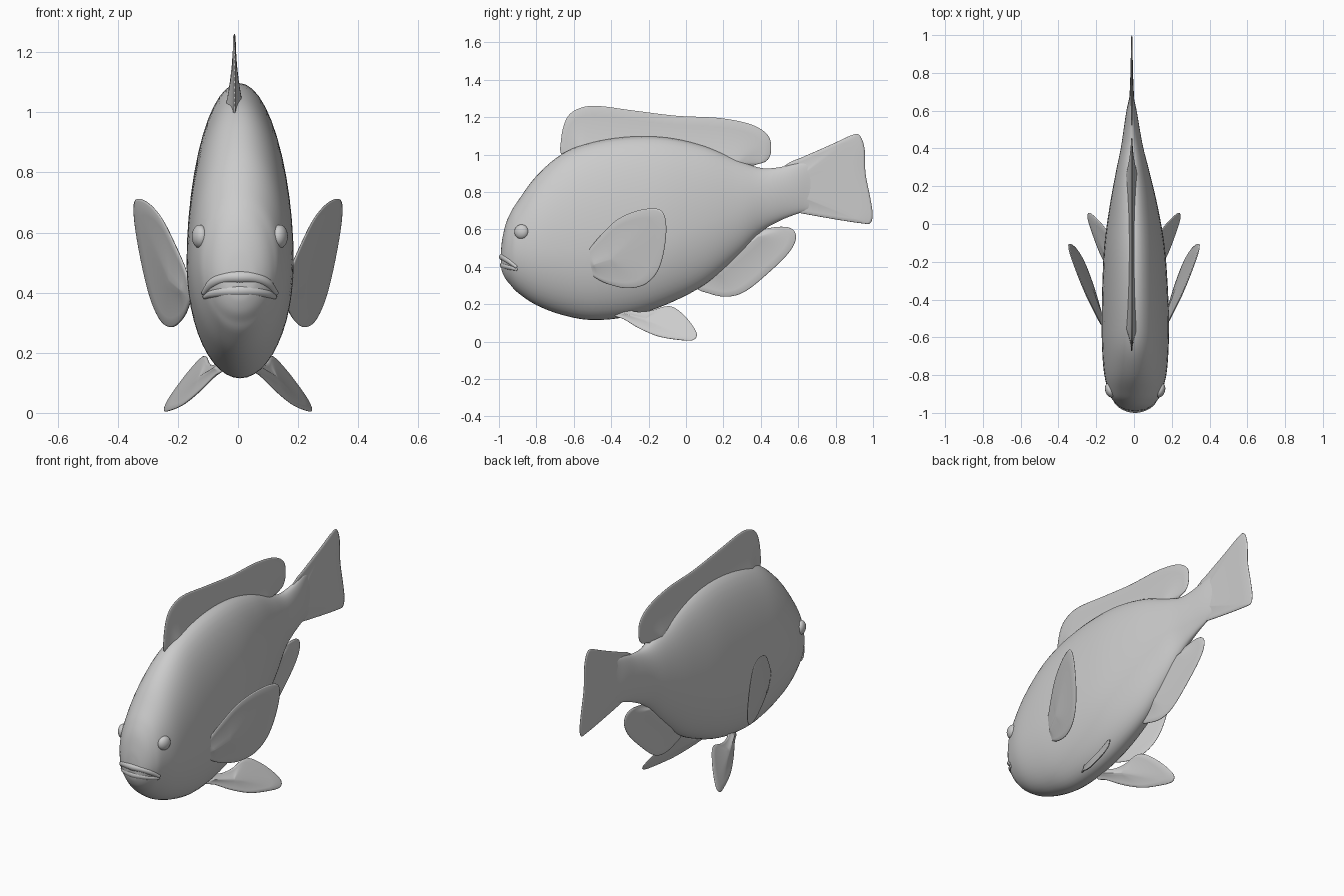
import bpy, bmesh, math
from mathutils import Vector

grey = bpy.data.materials.new("plain grey")
grey.diffuse_color = (0.6, 0.6, 0.6, 1)


def smooth_path(pts, steps, closed=False):
    """Catmull-Rom points through tuples of any length."""
    n, out = len(pts), []
    get = (lambda i: pts[i % n]) if closed else (lambda i: pts[max(0, min(n - 1, i))])
    for i in range(n if closed else n - 1):
        p = [get(i + k) for k in (-1, 0, 1, 2)]
        for s in range(steps):
            t = s / steps
            out.append(tuple(0.5 * (2 * b + (c - a) * t + (2 * a - 5 * b + 4 * c - d) * t * t
                                    + (3 * b - a - 3 * c + d) * t ** 3)
                             for a, b, c, d in zip(*p)))
    if not closed:
        out.append(tuple(pts[-1]))
    return out


def finish(bm, name):
    bmesh.ops.remove_doubles(bm, verts=bm.verts, dist=1e-5)
    bmesh.ops.recalc_face_normals(bm, faces=bm.faces)
    mesh = bpy.data.meshes.new(name)
    bm.to_mesh(mesh)
    bm.free()
    for p in mesh.polygons:
        p.use_smooth = True
    mesh.materials.append(grey)
    ob = bpy.data.objects.new(name, mesh)
    bpy.context.collection.objects.link(ob)
    return ob


def bridge(bm, a, b):
    for i in range(len(a)):
        j = (i + 1) % len(a)
        bm.faces.new((a[i], a[j], b[j], b[i]))


def fin(name, outline, core_a, core_b, root, place, edge=0.004):
    """Thin leaf: rings shrink from the outline to a core line while getting thicker."""
    pts = [Vector(p) for p in smooth_path(outline, 6, True)]
    a, b = Vector(core_a), Vector(core_b)
    ab = b - a
    bm = bmesh.new()
    sides = []
    for sign in (-1, 1):
        rings = []
        for s in (0, 0.03, 0.2, 0.4, 0.6, 0.8, 0.97):
            half = edge * min(1, 0.3 + s * 25) + root * s ** 2
            ring = []
            for p in pts:
                t = max(0, min(1, (p - a).dot(ab) / ab.length_squared))
                q = p.lerp(a + ab * t, s)
                x, y, z = place(*q)
                ring.append(bm.verts.new((x + sign * half, y, z)))
            rings.append(ring)
        for r0, r1 in zip(rings, rings[1:]):
            bridge(bm, r0, r1)
        bm.faces.new(rings[-1])
        sides.append(rings[0])
    bridge(bm, *sides)
    return finish(bm, name)


# Body: y, bottom, top, height of widest point, half width, centre x
stations = [
    (-0.988, 0.395, 0.500, 0.44, 0.030, 0.006),
    (-0.982, 0.370, 0.550, 0.45, 0.055, 0.006),
    (-0.965, 0.335, 0.625, 0.47, 0.086, 0.006),
    (-0.940, 0.305, 0.685, 0.48, 0.112, 0.006),
    (-0.900, 0.262, 0.750, 0.50, 0.136, 0.006),
    (-0.800, 0.195, 0.885, 0.50, 0.164, 0.007),
    (-0.660, 0.142, 1.005, 0.50, 0.176, 0.007),
    (-0.500, 0.115, 1.065, 0.50, 0.178, 0.007),
    (-0.300, 0.135, 1.095, 0.52, 0.172, 0.005),
    (-0.100, 0.200, 1.090, 0.56, 0.158, 0.002),
    (0.100, 0.305, 1.045, 0.63, 0.126, -0.002),
    (0.280, 0.460, 0.970, 0.70, 0.088, -0.007),
    (0.400, 0.585, 0.928, 0.76, 0.060, -0.010),
    (0.500, 0.645, 0.932, 0.79, 0.043, -0.012),
    (0.600, 0.685, 0.955, 0.82, 0.027, -0.013),
    (0.680, 0.710, 0.960, 0.83, 0.010, -0.013),
    (0.740, 0.740, 0.950, 0.84, 0.003, -0.013),
]
bm = bmesh.new()
rings = []
for y, lo, hi, mid, w, cx in smooth_path(stations, 5):
    ring = []
    for k in range(48):
        t = 2 * math.pi * k / 48
        h = hi - mid if math.sin(t) > 0 else mid - lo
        ring.append(bm.verts.new((cx + w * math.cos(t), y, mid + h * math.sin(t))))
    rings.append(ring)
for r0, r1 in zip(rings, rings[1:]):
    bridge(bm, r0, r1)
# rounded nose cap and tail end
nose = bm.verts.new((0.006, -0.991, 0.447))
for k in range(48):
    bm.faces.new((rings[0][k], nose, rings[0][(k + 1) % 48]))
bm.faces.new(rings[-1])
finish(bm, "body")


# Fins in the middle plane
def middle(y, z):
    return (-0.012, y, z)


fin("dorsal_fin",
    [(-0.655, 0.99), (-0.668, 1.08), (-0.64, 1.19), (-0.58, 1.243), (-0.48, 1.26), (-0.28, 1.235),
     (-0.05, 1.207), (0.18, 1.195), (0.35, 1.16), (0.44, 1.10), (0.455, 1.02), (0.43, 0.965),
     (0.36, 0.94), (0.30, 0.90), (0.1, 0.95), (-0.2, 1.0), (-0.5, 0.98)],
    (-0.55, 1.0), (0.25, 0.94), 0.03, middle)
fin("tail_fin",
    [(0.50, 0.90), (0.55, 0.955), (0.62, 0.985), (0.78, 1.055), (0.89, 1.105), (0.93, 1.10),
     (0.955, 1.03), (0.96, 0.90), (0.985, 0.77), (0.998, 0.68), (0.985, 0.633), (0.94, 0.632),
     (0.80, 0.653), (0.62, 0.685), (0.55, 0.70), (0.50, 0.75)],
    (0.58, 0.86), (0.60, 0.78), 0.012, middle)
fin("anal_fin",
    [(0.06, 0.295), (0.12, 0.258), (0.22, 0.24), (0.32, 0.27), (0.45, 0.375), (0.55, 0.475),
     (0.588, 0.55), (0.57, 0.60), (0.51, 0.614), (0.42, 0.602), (0.33, 0.58), (0.15, 0.40)],
    (0.17, 0.38), (0.38, 0.56), 0.02, middle)

# Paired fins, tilted outward
pectoral = [(-0.54, 0.44), (-0.52, 0.49), (-0.45, 0.575), (-0.37, 0.65), (-0.27, 0.697), (-0.17, 0.712),
            (-0.12, 0.685), (-0.105, 0.60), (-0.12, 0.47), (-0.155, 0.37), (-0.22, 0.305),
            (-0.31, 0.285), (-0.40, 0.302), (-0.475, 0.335), (-0.53, 0.38)]
pelvic = [(-0.38, 0.14), (-0.33, 0.118), (-0.25, 0.07), (-0.15, 0.028), (-0.05, 0.01), (0.03, 0.006),
          (0.058, 0.03), (0.045, 0.07), (0.0, 0.13), (-0.06, 0.18), (-0.11, 0.188), (-0.19, 0.165),
          (-0.27, 0.16), (-0.34, 0.18)]
for side, s in (("left", -1), ("right", 1)):
    fin(side + "_pectoral_fin", pectoral, (-0.49, 0.41), (-0.40, 0.44), 0.012,
        lambda y, z: (s * (0.286 + 0.344 * y + 0.149 * z), y, z))
    fin(side + "_pelvic_fin", pelvic, (-0.33, 0.15), (-0.22, 0.12), 0.015,
        lambda y, z: (s * (0.239 + 0.288 * y - 0.53 * z), y, z))
    # Bulging eye
    bm = bmesh.new()
    bmesh.ops.create_uvsphere(bm, u_segments=24, v_segments=16, radius=0.039)
    for v in bm.verts:
        v.co.x *= 0.65
    eye = finish(bm, side + "_eye")
    eye.location = (0.006 + s * 0.133, -0.88, 0.587)
    eye.rotation_euler = (0, 0, -s * 0.3)


# Lips: tapered tubes wrapped round the snout
def lip(name, half_path):
    pts = [(-x, y, z, r) for x, y, z, r in reversed(half_path[1:])] + half_path
    path = smooth_path(pts, 6)
    bm = bmesh.new()
    rings = []
    for i, (x, y, z, r) in enumerate(path):
        p0, p1 = path[max(0, i - 1)], path[min(len(path) - 1, i + 1)]
        d = Vector(p1[:3]) - Vector(p0[:3])
        side = d.cross(Vector((0, 0, 1))).normalized()
        up = side.cross(d).normalized()
        rings.append([bm.verts.new(Vector((x + 0.006, y, z)) + r * (
            side * math.cos(k * math.pi / 6) + up * math.sin(k * math.pi / 6))) for k in range(12)])
    for r0, r1 in zip(rings, rings[1:]):
        bridge(bm, r0, r1)
    bm.faces.new(rings[0])
    bm.faces.new(rings[-1])
    finish(bm, name)


lip("upper_lip", [(0, -0.979, 0.452, 0.021), (0.05, -0.969, 0.449, 0.020),
                  (0.09, -0.945, 0.432, 0.017), (0.122, -0.905, 0.397, 0.008)])
lip("lower_lip", [(0, -0.974, 0.407, 0.021), (0.05, -0.963, 0.405, 0.019),
                  (0.09, -0.936, 0.397, 0.015), (0.118, -0.902, 0.385, 0.007)])
